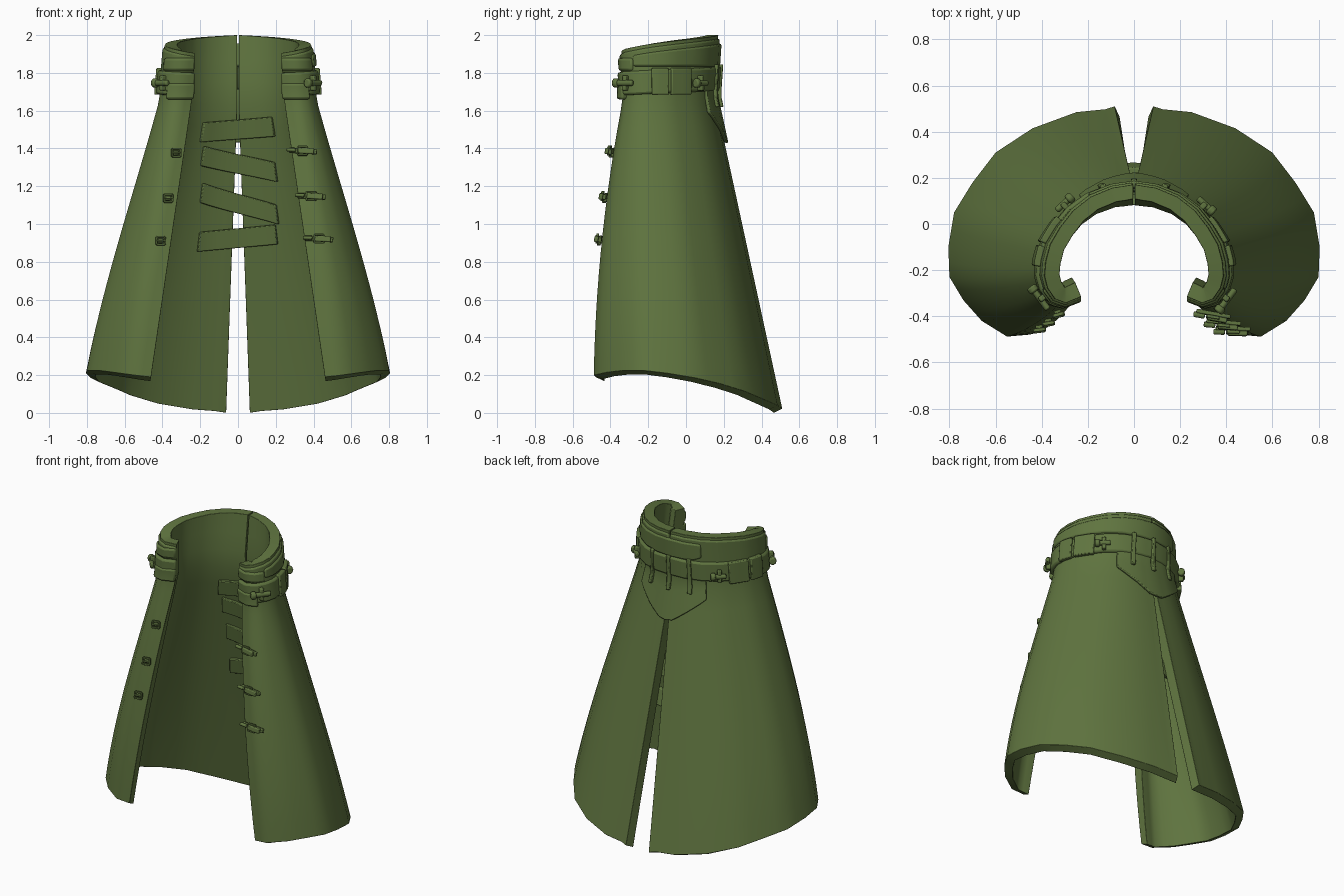
import bpy, bmesh, math
from mathutils import Vector, Matrix

if "Cube" in bpy.data.objects:
    bpy.data.objects.remove(bpy.data.objects["Cube"])

green = bpy.data.materials.new("olive_green_cloth")
green.diffuse_color = (0.115, 0.175, 0.05, 1)
green.use_nodes = True
green.node_tree.nodes["Principled BSDF"].inputs["Base Color"].default_value = green.diffuse_color

# Half outlines, back centre to front edge: hem (x, y, z) and waist (x, y)
HEM = [(0, .51, .022), (.25, .485, .04), (.44, .415, .07), (.60, .31, .115), (.70, .18, .155),
       (.78, .05, .185), (.805, -.10, .21), (.80, -.23, .225), (.74, -.33, .225),
       (.66, -.42, .215), (.55, -.488, .20), (.46, -.48, .19)]
WAIST = [(0, .15), (.10, .14), (.20, .105), (.28, .05), (.34, -.02), (.385, -.09), (.405, -.16),
         (.41, -.22), (.395, -.27), (.36, -.315), (.31, -.33), (.24, -.30)]
ZW = 1.68


def pick(table, a):
    i = min(int(a), 10)
    return Vector(table[i]).lerp(Vector(table[i + 1]), a - i)


def surf(s, z):
    """Outer cloth point; s runs -11..11 around the body with 0 at centre back."""
    a = min(abs(s), 11)
    h, w = pick(HEM, a), pick(WAIST, a)
    if z <= ZW:
        k = (ZW - z) / (ZW - h.z)
        p = w.lerp(h.xy, k)
        p.y -= .16 * k * (1 - k) * max(0, (a - 5) / 6)
        if k > 0:
            p.x += .018 * 6.75 * k * k * (1 - k) * min(1, a / 5) * max(0, min(1, 11 - a))
    else:
        k = (z - ZW) / .3
        p = Vector((w.x * (1 - .06 * k), w.y + .02 * k * (1 - a / 5.5)))
    return Vector((p.x * (1 if s >= 0 else -1), p.y, z))


def normal(s, z):
    lo, hi = max(s - .6, -11), min(s + .6, 11)
    t = surf(hi, z) - surf(lo, z)
    return Vector((-t.y, t.x, 0)).normalized()


def lining(z):
    """Cloth thickness: thin at the hem, padded at the waist."""
    return .045 + .03 * max(0, min(1, z / 1.5)) - .012 * max(0, (z - 1.7) / .3)


def finish(name, bm, bevel=0):
    bmesh.ops.recalc_face_normals(bm, faces=bm.faces)
    me = bpy.data.meshes.new(name)
    bm.to_mesh(me)
    bm.free()
    ob = bpy.data.objects.new(name, me)
    bpy.context.collection.objects.link(ob)
    me.materials.append(green)
    if bevel:
        m = ob.modifiers.new("soft_edge", 'BEVEL')
        m.width, m.segments, m.limit_method = bevel, 2, 'ANGLE'
        m.angle_limit = math.radians(50)
    bpy.context.view_layer.objects.active = ob
    ob.select_set(True)
    bpy.ops.object.shade_smooth_by_angle(angle=math.radians(48))
    ob.select_set(False)
    return ob


def patch(name, ss, zlo, zhi, nz, off, thick, lip=0, slit=False, bevel=.008):
    """Closed slab of cloth following the body surface."""
    bm = bmesh.new()
    layers = []
    for inner in (0, 1):
        grid = []
        for s in ss:
            col = []
            for j in range(nz + 1):
                v = j / nz
                z = zlo(s) + (zhi(s) - zlo(s)) * v
                t = thick(z) if callable(thick) else thick
                p = surf(s, z) + normal(s, z) * (off - t * inner)
                p.z -= lip * inner * (1 - v) ** 4
                if slit:  # tapering back opening, rounded outward
                    open_k = max(0, (1.62 - z) / 1.6)
                    gap = .004 + (.058 + .022 * (1 - inner)) * open_k
                    x = gap if s == ss[0] else max(abs(p.x), gap)
                    p.x = math.copysign(x, ss[-1])
                col.append(bm.verts.new(p))
            grid.append(col)
        layers.append(grid)
    n = len(ss) - 1
    A, B = layers
    for g in layers:
        for i in range(n):
            for j in range(nz):
                bm.faces.new((g[i][j], g[i + 1][j], g[i + 1][j + 1], g[i][j + 1]))
    for i in range(n):
        for j in (0, nz):
            bm.faces.new((A[i][j], A[i + 1][j], B[i + 1][j], B[i][j]))
    for j in range(nz):
        for i in (0, n):
            bm.faces.new((A[i][j], A[i][j + 1], B[i][j + 1], B[i][j]))
    return finish(name, bm, bevel)


def span(a, b, n):
    return [a + (b - a) * i / n for i in range(n + 1)]


def block(name, s, z, off, size, du=0, dv=0, roll=0, round_bar=False):
    """Small fitting placed on the surface: size = along, outward, up."""
    t = (surf(s + .3, z) - surf(s - .3, z)).normalized()
    up = (surf(s, z + .05) - surf(s, z - .05)).normalized()
    nrm = t.cross(up)
    if nrm.dot(normal(s, z)) < 0:
        nrm = -nrm
    up = t.cross(nrm).normalized()
    if up.z < 0:
        up = -up
    rot = Matrix((t, nrm, up)).transposed() @ Matrix.Rotation(roll, 3, 'Y')
    loc = surf(s, z) + nrm * off + rot @ Vector((du, 0, dv))
    M = Matrix.Translation(loc) @ rot.to_4x4() @ Matrix.Diagonal((*size, 1))
    bm = bmesh.new()
    if round_bar:
        bmesh.ops.create_cone(bm, cap_ends=True, segments=10, radius1=.5, radius2=.5, depth=1,
                              matrix=M @ Matrix.Rotation(math.pi / 2, 4, 'Y'))
    else:
        bmesh.ops.create_cube(bm, size=1, matrix=M)
    return finish(name, bm, min(size) * .25)


def ring(name, s, z, off, w, h, bar):
    for q in (-1, 1):
        block(name + "_post", s, z, off, (bar, bar * 1.6, h), du=q * w / 2)
        block(name + "_rail", s, z, off, (w, bar * 1.6, bar), dv=q * h / 2)


def belt_z(s):
    return 1.675 + .035 * (1 - abs(s) / 11)


def top_z(s):
    return 2.0 - .095 * (abs(s) / 11) ** 1.3


for side, word in ((1, "right"), (-1, "left")):
    around = [side * v for v in span(0, 11, 22)]
    # Padded skirt panel up to the neck, outer collar layer and belt halves
    patch(word + "_skirt_panel", around, lambda s: pick(HEM, abs(s)).z, top_z,
          16, 0, lining, lip=.022, slit=True, bevel=.012)
    patch(word + "_collar", around, lambda s: 1.80, lambda s: top_z(s) - .018, 4, .01, .04,
          slit=True, bevel=.01)
    patch(word + "_belt", around, belt_z, lambda s: belt_z(s) + .125, 2, .026, .05, bevel=.012)
    # Thicker belt end and collar end
    patch(word + "_belt_end", [side * v for v in span(8.9, 11, 4)], lambda s: 1.66,
          lambda s: 1.745, 2, .034, .06, bevel=.012)
    patch(word + "_collar_end", [side * v for v in span(8, 11, 6)], lambda s: 1.81,
          lambda s: 1.88, 2, .02, .05, bevel=.016)
    # Belt plates
    for a, b in ((3.6, 5.0), (5.2, 6.4)):
        patch(word + "_belt_plate", [side * v for v in span(a, b, 4)], lambda s: 1.685,
              lambda s: 1.825, 2, .038, .03, bevel=.006)
    # Belt pegs
    for a, length in ((8.6, .11), (3.0, .08)):
        block(word + "_belt_peg", side * a, 1.745, .045, (length, .028, .032), round_bar=True)
        block(word + "_peg_cap", side * a, 1.745, .045, (.03, .045, .05),
              du=length / 2, round_bar=True)
        block(word + "_peg_loop", side * a, 1.745, .035, (.025, .035, .08))

# Overlapping collar flap
patch("collar_flap", span(-2, 8, 20), lambda s: 1.835 + (.02 if s == -2 else 0),
      lambda s: top_z(s) - .045, 3, .02, .03, bevel=.01)

# Pointed back flap and hanging loops
patch("back_flap", span(-2.2, 2.2, 12), lambda s: 1.43 + .16 * max(0, abs(s) - .3) / 1.9,
      lambda s: 1.74, 5, .02, .02, bevel=.006)
for s in (-1.3, 0, 1.3):
    patch("belt_loop", span(s - .12, s + .12, 2), lambda s: 1.62, lambda s: 1.845, 5, .036, .02,
          bevel=.005)

# Inner straps bridging the back opening: left height, right height at x = +-0.2
for left, right in ((1.485, 1.515), (1.36, 1.275), (1.165, 1.05), (.905, .945)):
    mid = (left + right) / 2
    w = next(a / 100 for a in range(1, 400) if surf(a / 100, mid).x > .225)
    zc = lambda s: mid + (right - left) * s / (2 * w)
    patch("inner_strap", span(-w, w, 8), lambda s: zc(s) - .052, lambda s: zc(s) + .052,
          2, -lining(mid) + .006, .028, bevel=.005)

# Front fastenings: toggles on one side, small buckles on the other
for z in (1.385, 1.145, .92):
    s = 10.2
    block("toggle_strap", s, z, .012, (.15, .018, .028), roll=-.06)
    block("toggle_bar", s, z, .032, (.085, .022, .032), du=-.02, roll=-.06)
    block("toggle_tip", s, z, .028, (.05, .025, .02), du=.06, roll=-.06, round_bar=True)
    ring("toggle_frame", s, z, .028, .05, .045, .009)
    s = -10.4
    ring("small_buckle", s, z - .01, .02, .045, .04, .01)
    block("buckle_prong", s, z - .01, .026, (.045, .012, .01))
    block("buckle_base", s, z - .01, .008, (.03, .03, .025))
